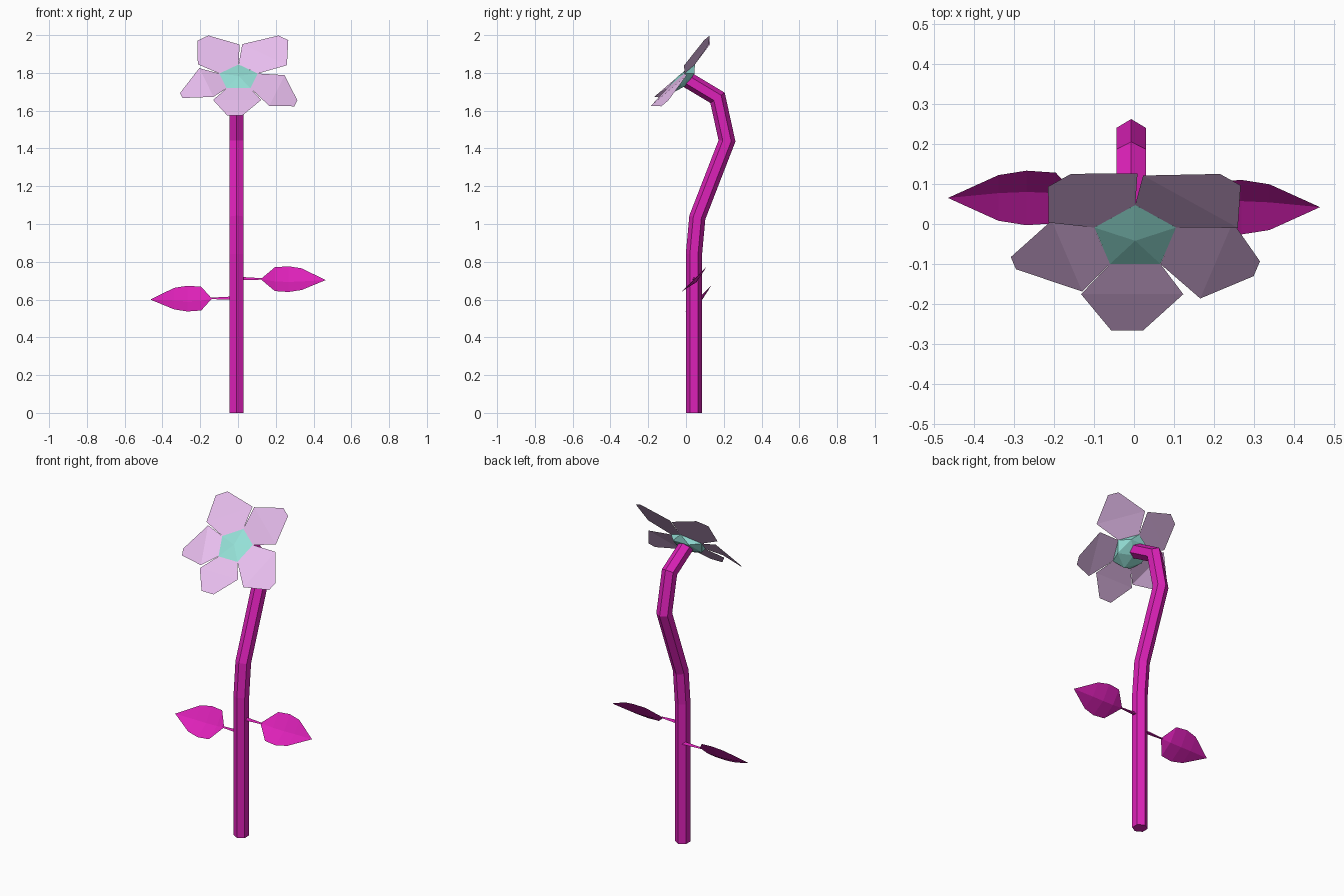
import bpy, math
from mathutils import Vector

if "Cube" in bpy.data.objects:
    bpy.data.objects.remove(bpy.data.objects["Cube"])

def material(name, rgb):
    m = bpy.data.materials.new(name)
    m.diffuse_color = (*rgb, 1)
    m.use_nodes = True
    m.node_tree.nodes["Principled BSDF"].inputs["Base Color"].default_value = m.diffuse_color
    return m

MAGENTA = material("magenta", (0.72, 0.015, 0.48))
LILAC = material("lilac", (0.80, 0.51, 0.85))
TEAL = material("teal", (0.30, 0.75, 0.68))

def make(name, verts, faces, mat):
    me = bpy.data.meshes.new(name)
    me.from_pydata([tuple(v) for v in verts], [], faces)
    me.materials.append(mat)
    me.update()
    ob = bpy.data.objects.new(name, me)
    bpy.context.collection.objects.link(ob)
    return ob

def bridge(a, b, n):
    """Quads joining two rings of n vertices starting at a and b."""
    return [(a + i, a + (i + 1) % n, b + (i + 1) % n, b + i) for i in range(n)]

# Stem: hexagonal tube with mitred joints along a bent path in the yz plane
path = [Vector((-0.007, y, z)) for y, z in
        [(0.042, 0), (0.042, 0.84), (0.06, 1.035), (0.217, 1.44), (0.167, 1.668), (0.0, 1.768)]]
R = 0.043
verts, faces = [], []
for i, p in enumerate(path):
    d0 = (p - path[max(i - 1, 0)]).normalized() if i else (path[1] - p).normalized()
    d1 = (path[i + 1] - p).normalized() if i < len(path) - 1 else d0
    t = (d0 + d1).normalized()
    side = Vector((0, t.z, -t.y)) / t.dot(d1)
    for k in range(6):
        a = math.radians(90 + 60 * k)
        verts.append(p + Vector((R * math.cos(a), 0, 0)) + side * R * math.sin(a))
for i in range(len(path) - 1):
    faces += bridge(6 * i, 6 * i + 6, 6)
last = 6 * (len(path) - 1)
faces += [tuple(range(5, -1, -1)), tuple(range(last, last + 6))]
make("stem", verts, faces, MAGENTA)

# Flower frame: u across, v up the tilted disc, n out of its face
CENTRE = Vector((0.003, -0.034, 1.775))
V, N = Vector((0, 0.76, 0.65)), Vector((0, -0.65, 0.76))

def flower_point(u, v, n):
    return CENTRE + Vector((u, 0, 0)) + V * v + N * n

def ring(radius, start, n):
    return [flower_point(radius * math.cos(math.radians(start + 72 * k)),
                         radius * math.sin(math.radians(start + 72 * k)), n) for k in range(5)]

# Flower centre: flattened twenty-sided gem
verts = [flower_point(0, 0, 0.012)] + ring(0.107, 18, 0) + ring(0.09, 54, -0.035) \
    + [flower_point(0, 0, -0.055)]
faces = []
for k in range(5):
    j = (k + 1) % 5
    faces += [(0, 1 + k, 1 + j), (1 + k, 6 + k, 1 + j), (1 + j, 6 + k, 6 + j), (11, 6 + j, 6 + k)]
make("flower_centre", verts, faces, TEAL)

# Petals: angle, then (distance, tangent from, tangent to, lift) for the middle and the tip
INNER = (0.0866, -0.063, 0.063, 0)
petals = [
    ("right", -18, (0.22, -0.152, 0.111, -0.015), (0.334, -0.072, -0.021, -0.053)),
    ("top_right", 54, (0.20, -0.171, 0.121, 0.034), (0.339, -0.079, -0.015, 0.066)),
    ("top_left", 126, (0.187, -0.143, 0.131, 0.029), (0.309, -0.027, 0.044, 0.066)),
    ("left", 198, (0.178, -0.126, 0.119, 0.010), (0.323, -0.010, 0.032, -0.031)),
    ("bottom", 270, (0.184, -0.135, 0.120, 0.002), (0.306, -0.060, 0.020, -0.002)),
]
for name, angle, mid, tip in petals:
    c, s = math.cos(math.radians(angle)), math.sin(math.radians(angle))
    verts = [flower_point(r * c - t * s, r * s + t * c, n)
             for r, t0, t1, n in (INNER, mid, tip) for t in (t0, t1)]
    make("petal_" + name, verts, [(0, 2, 3, 1), (2, 4, 5, 3)], LILAC)

# Leaves: cupped blade tilted 45 degrees, (x, half width, midrib dip) stations, and a thin stalk
stations = [(0.195, 0.063, 0.012), (0.268, 0.068, 0.015), (0.338, 0.057, 0.012)]

def leaf(name, sgn, y, z, dx):
    verts = [(sgn * (0.12 + dx), y, z), (sgn * 0.464, y, z - 0.005)]
    for x, w, dip in stations:
        verts += [(sgn * x, y + w, z + w), (sgn * x, y + dip, z - dip), (sgn * x, y - w, z - w)]
    faces = [(0, 3, 2), (0, 4, 3), (1, 8, 9), (1, 9, 10)]
    for b in (2, 5):
        faces += [(b, b + 1, b + 4, b + 3), (b + 1, b + 2, b + 5, b + 4)]
    if sgn > 0:
        faces = [f[::-1] for f in faces]
    make(name, verts, faces, MAGENTA)
    # stalk
    verts = []
    for x, r in ((0.01, 0.012), (0.13 + dx, 0.005)):
        for k in range(3):
            a = math.radians(90 + 120 * k)
            verts.append((sgn * x, y + r * math.cos(a), z + r * math.sin(a)))
    make(name + "_stalk", verts, bridge(0, 3, 3) + [(2, 1, 0), (3, 4, 5)], MAGENTA)

leaf("right_leaf", 1, 0.042, 0.708, 0.0)
leaf("left_leaf", -1, 0.065, 0.605, 0.018)
